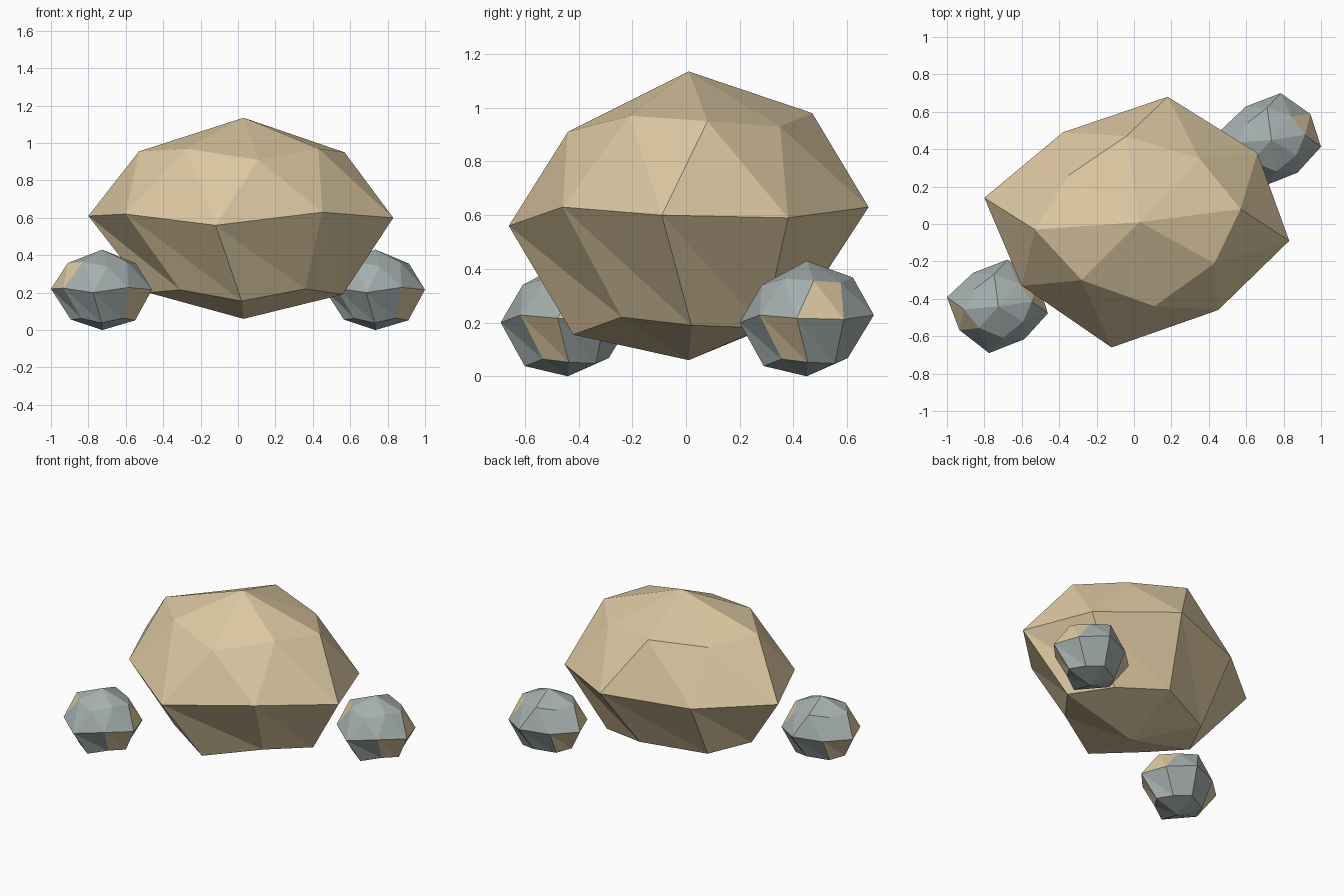
import bpy
import bmesh
from mathutils import Vector

cube = bpy.data.objects.get("Cube")
if cube:
    bpy.data.objects.remove(cube, do_unlink=True)


def make_material(name, rgb):
    mat = bpy.data.materials.new(name)
    mat.use_nodes = True
    color = (*rgb, 1.0)
    mat.diffuse_color = color
    mat.node_tree.nodes["Principled BSDF"].inputs["Base Color"].default_value = color
    return mat


sand = make_material("sandstone", (0.72, 0.58, 0.36))
grey = make_material("grey_stone", (0.38, 0.43, 0.43))

# Rock cross-sections, counter-clockwise from the +x side
MIDDLE = [(.83, -.09, .60), (.66, .38, .59), (.18, .68, .63), (-.38, .49, .60),
          (-.80, .14, .61), (-.60, -.33, .62), (-.12, -.66, .56), (.45, -.46, .63)]
UPPER = [(.57, .08, .95), (.35, .35, .93), (-.04, .47, .98), (-.35, .26, .93),
         (-.53, -.03, .955), (-.28, -.30, .97), (.11, -.44, .91), (.43, -.21, .97)]
LOWER = [(.56, .02, .19), (.40, .29, .18), (.06, .42, .23), (-.34, .25, .19),
         (-.48, -.03, .20), (-.31, -.25, .215), (.02, -.42, .155), (.36, -.24, .22)]
TOP = (.03, .01, 1.135)
BOTTOM = (.03, .01, .06)


def make_rock(name, materials, upper_patches=(), lower_patches=(),
              scale=(1, 1, 1), offset=(0, 0, 0)):
    """Faceted rock from three rings and two poles; patches use material 1."""
    bm = bmesh.new()

    def vert(point):
        return bm.verts.new([p * s + o for p, s, o in zip(point, scale, offset)])

    mid, up, low = ([vert(p) for p in ring] for ring in (MIDDLE, UPPER, LOWER))
    top, bottom = vert(TOP), vert(BOTTOM)

    def face(corners, patch=False):
        bm.faces.new(corners).material_index = int(patch)

    count = len(mid)
    for i in range(count):
        j = (i + 1) % count
        # crown and underside fans
        face((up[i], up[j], top))
        face((low[j], low[i], bottom))
        # upper band
        patch = i in upper_patches
        face((mid[i], mid[j], up[i]), patch)
        face((mid[j], up[j], up[i]), patch)
        # lower band
        patch = i in lower_patches
        face((mid[i], low[i], low[j]), patch)
        face((mid[i], low[j], mid[j]), patch)

    bmesh.ops.recalc_face_normals(bm, faces=bm.faces[:])
    mesh = bpy.data.meshes.new(name)
    bm.to_mesh(mesh)
    bm.free()
    for mat in materials:
        mesh.materials.append(mat)
    obj = bpy.data.objects.new(name, mesh)
    bpy.context.scene.collection.objects.link(obj)
    return obj


# Large boulder
make_rock("large_boulder", [sand])

# Two small stones with sandy patches on opposite sides
small = Vector((.331, .373, .40))
for name, x, y in (("front_stone", -.735, -.444), ("back_stone", .725, .446)):
    make_rock(name, [grey, sand], upper_patches=(0, 4), lower_patches=(3, 7),
              scale=small, offset=(x, y, -BOTTOM[2] * small.z))
